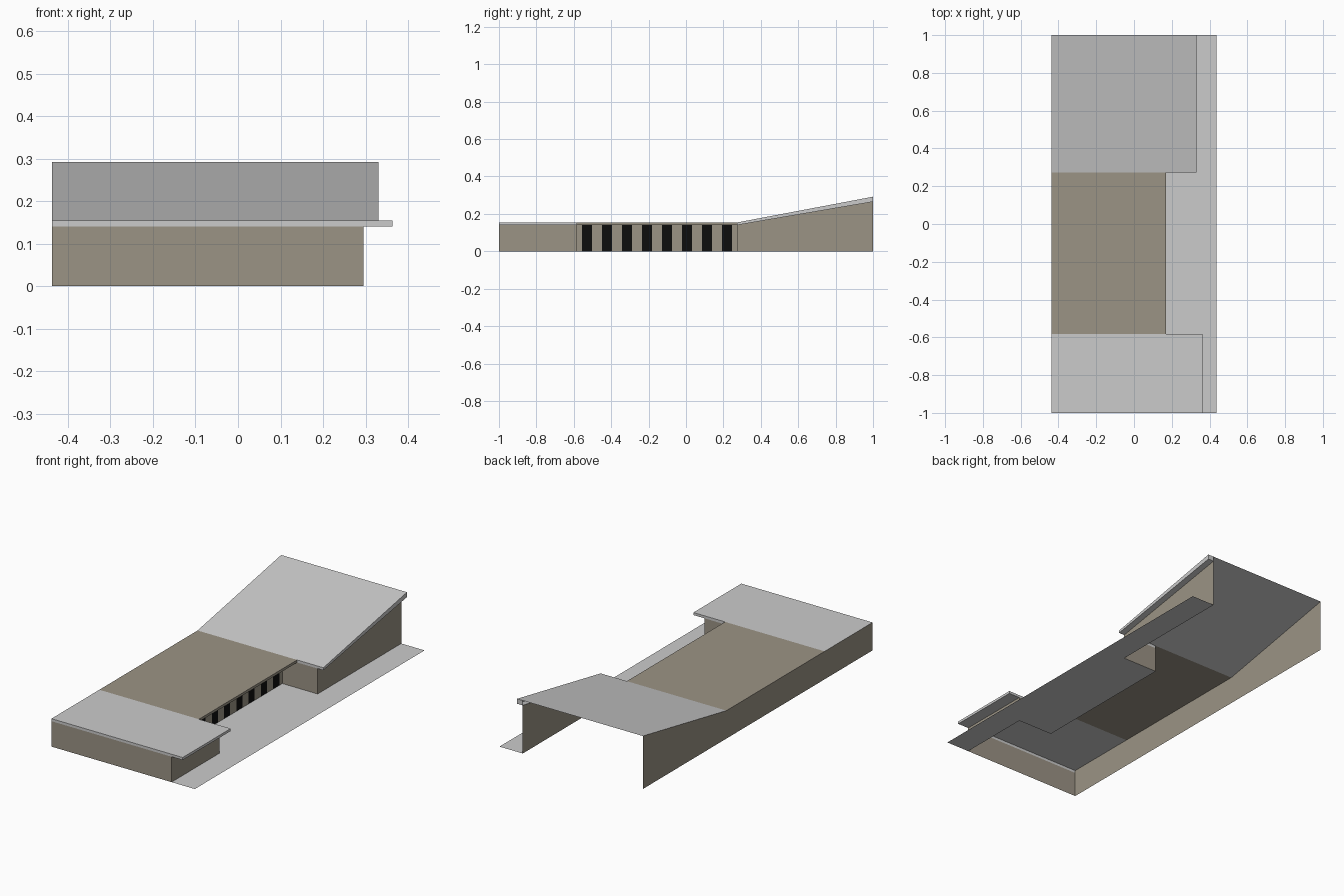
import bpy
from mathutils import Vector

if "Cube" in bpy.data.objects:
    bpy.data.objects.remove(bpy.data.objects["Cube"])


def material(name, rgb):
    m = bpy.data.materials.new(name)
    m.diffuse_color = (*rgb, 1)
    m.use_nodes = True
    m.node_tree.nodes["Principled BSDF"].inputs["Base Color"].default_value = m.diffuse_color
    return m


GREY = material("light_grey", (0.60, 0.60, 0.60))
TAN = material("warm_tan", (0.33, 0.295, 0.235))
BLACK = material("black", (0.004, 0.004, 0.004))

# Main dimensions
LEFT, WALL, RECESS, EDGE = -0.437, 0.295, 0.08, 0.437
Y0, Y1, Y2, Y3 = -1.0, -0.583, 0.272, 1.0      # front, recess start, recess end, back
EAVE, TOP = 0.14, 0.154                        # underside and top of the flat roof
BACK_EAVE, BACK_TOP = 0.265, 0.292             # same at the raised back end
UP, DOWN = (0, 0, 1), (0, 0, -1)
RIGHT, LEFTWARD, FRONT, BACK = (1, 0, 0), (-1, 0, 0), (0, -1, 0), (0, 1, 0)


def surface(name, faces, mats, indices=None):
    """Thin-skin object from (points, facing direction) pairs."""
    verts, polys = [], []
    for pts, facing in faces:
        pts = [Vector(p) for p in pts]
        normal = (pts[1] - pts[0]).cross(pts[2] - pts[1])
        if normal.dot(Vector(facing)) < 0:
            pts.reverse()
        polys.append(range(len(verts), len(verts) + len(pts)))
        verts += pts
    me = bpy.data.meshes.new(name)
    me.from_pydata(verts, [], [list(p) for p in polys])
    for m in mats:
        me.materials.append(m)
    for p, i in zip(me.polygons, indices or []):
        p.material_index = i
    ob = bpy.data.objects.new(name, me)
    bpy.context.collection.objects.link(ob)
    return ob


def x_wall(x, ya, yb, za, zb, facing):
    """Upright face along y whose top runs from za to zb."""
    return [(x, ya, 0), (x, yb, 0), (x, yb, zb), (x, ya, za)], facing


def y_face(y, xa, xb, z0, z1, facing):
    return [(xa, y, z0), (xb, y, z0), (xb, y, z1), (xa, y, z1)], facing


def roof(name, inner, outer, ya, yb, tops, eaves, mat, front_from=None, back_from=None):
    """Roof skin with a thick eave overhanging the right wall."""
    (ta, tb), (ea, eb) = tops, eaves
    faces = [
        ([(LEFT, ya, ta), (outer, ya, ta), (outer, yb, tb), (LEFT, yb, tb)], UP),
        ([(inner, ya, ea), (outer, ya, ea), (outer, yb, eb), (inner, yb, eb)], DOWN),
        ([(outer, ya, ea), (outer, yb, eb), (outer, yb, tb), (outer, ya, ta)], RIGHT),
    ]
    if front_from is not None:
        faces.append(y_face(ya, front_from, outer, ea, ta, FRONT))
    if back_from is not None:
        faces.append(y_face(yb, back_from, outer, eb, tb, BACK))
    surface(name, faces, [mat])


# Roof sections: flat front, tan middle, rising back
roof("front_roof", WALL, 0.363, Y0, Y1, (TOP, TOP), (EAVE, EAVE), GREY,
     front_from=LEFT, back_from=RECESS)
roof("middle_roof", RECESS, 0.17, Y1, Y2, (TOP, TOP), (EAVE, EAVE), TAN)
roof("sloping_back_roof", WALL, 0.33, Y2, Y3, (TOP, BACK_TOP), (EAVE, BACK_EAVE), GREY,
     front_from=RECESS, back_from=WALL)

# Outer walls; the back end stays open
surface("left_wall", [
    x_wall(LEFT, Y0, Y2, TOP, TOP, LEFTWARD),
    x_wall(LEFT, Y2, Y3, TOP, BACK_TOP, LEFTWARD)], [TAN])
surface("front_wall", [y_face(Y0, LEFT, WALL, 0, EAVE, FRONT)], [TAN])
surface("right_front_wall", [
    x_wall(WALL, Y0, Y1, EAVE, EAVE, RIGHT),
    y_face(Y1, RECESS, WALL, 0, EAVE, BACK)], [TAN])
surface("right_back_wall", [
    x_wall(WALL, Y2, Y3, EAVE, BACK_EAVE, RIGHT),
    y_face(Y2, RECESS, WALL, 0, EAVE, FRONT)], [TAN])

# Recessed wall with eight black openings between tan piers
step = (Y2 - Y1) / 16
cuts = [Y1] + [Y1 + step * (i + 0.5) for i in range(16)] + [Y2]
surface("recessed_window_wall",
        [x_wall(RECESS, a, b, EAVE, EAVE, RIGHT) for a, b in zip(cuts, cuts[1:])],
        [TAN, BLACK], [i % 2 for i in range(17)])

# Pavement following the right side of the building
surface("pavement", [
    ([(x, a, 0), (EDGE, a, 0), (EDGE, b, 0), (x, b, 0)], UP)
    for x, a, b in ((WALL, Y0, Y1), (RECESS, Y1, Y2), (WALL, Y2, Y3))], [GREY])
